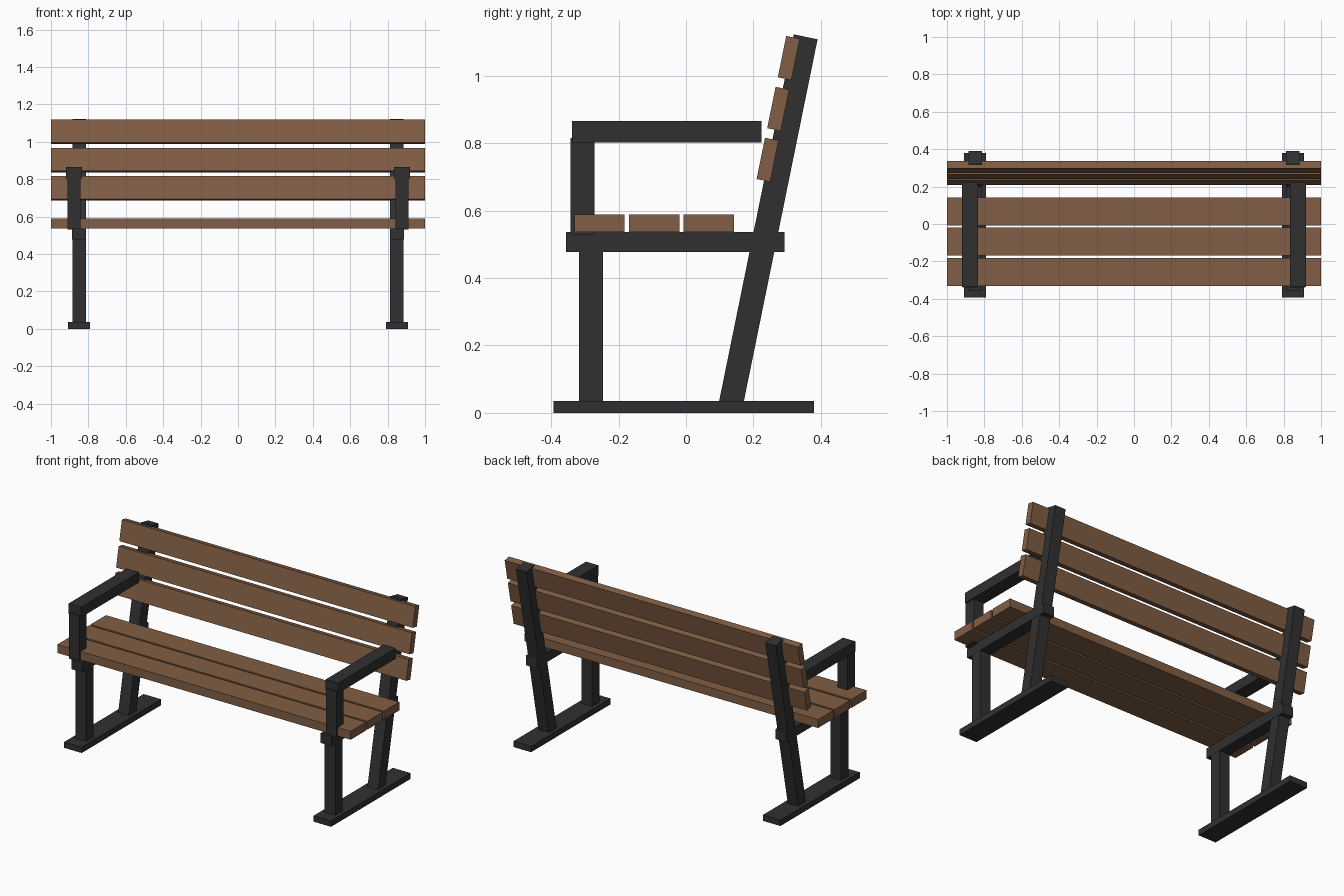
import bpy, bmesh
from math import atan
from mathutils import Matrix, Vector

if "Cube" in bpy.data.objects:
    bpy.data.objects.remove(bpy.data.objects["Cube"])


def material(name, rgb):
    m = bpy.data.materials.new(name)
    m.diffuse_color = (*rgb, 1)
    m.use_nodes = True
    m.node_tree.nodes["Principled BSDF"].inputs["Base Color"].default_value = m.diffuse_color
    return m


wood = material("wood", (0.22, 0.112, 0.058))
iron = material("dark_metal", (0.03, 0.03, 0.031))
TILT = atan(0.2036)  # backward lean of the backrest


def box(name, center, size, mat, tilt=0.0):
    bm = bmesh.new()
    bmesh.ops.create_cube(bm, size=1, matrix=Matrix.Diagonal((*size, 1)))
    me = bpy.data.meshes.new(name)
    bm.to_mesh(me)
    bm.free()
    me.materials.append(mat)
    ob = bpy.data.objects.new(name, me)
    ob.location = center
    ob.rotation_euler.x = -tilt
    bpy.context.collection.objects.link(ob)
    return ob


def span(name, x, width, y0, y1, z0, z1, mat):
    return box(name, (x, (y0 + y1) / 2, (z0 + z1) / 2),
               (width, y1 - y0, z1 - z0), mat)


# Side frames
for side, s in (("left", -1), ("right", 1)):
    x = s * 0.85
    span(f"foot_{side}", x, 0.12, -0.393, 0.38, 0, 0.036, iron)
    span(f"front_leg_{side}", x, 0.072, -0.318, -0.246, 0.03, 0.48, iron)
    span(f"seat_rail_{side}", x, 0.074, -0.356, 0.292, 0.477, 0.537, iron)
    # Leaning rear post, from inside the foot up to the backrest top
    a, b = Vector((x, 0.1327, 0.02)), Vector((x, 0.3545, 1.116))
    box(f"rear_post_{side}", (a + b) / 2, (0.072, 0.072, (b - a).length), iron, TILT)
    # Armrest and its support
    span(f"arm_post_{side}", s * 0.876, 0.07, -0.343, -0.272, 0.53, 0.815, iron)
    span(f"armrest_{side}", s * 0.876, 0.085, -0.338, 0.224, 0.803, 0.866, iron)

# Seat and back slats
for i in range(3):
    y = -0.331 + i * 0.162
    span(f"seat_slat_{i + 1}", 0, 2, y, y + 0.149, 0.537, 0.589, wood)
    box(f"back_slat_{i + 1}", (0, 0.242 + i * 0.0315, 0.751 + i * 0.151),
        (2, 0.041, 0.125), wood, TILT)
